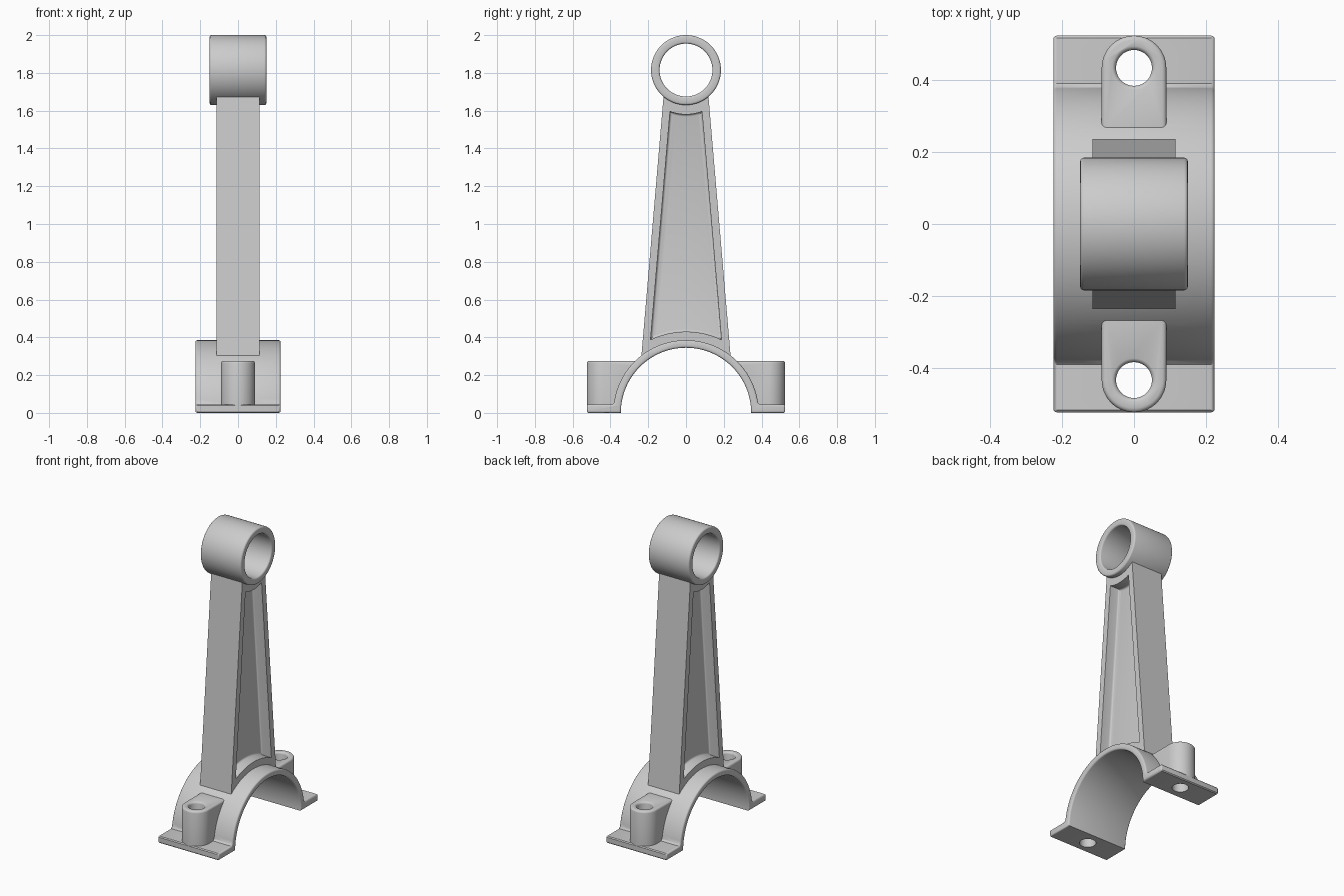
import bpy, bmesh, math
from mathutils import Vector

if "Cube" in bpy.data.objects:
    bpy.data.objects.remove(bpy.data.objects["Cube"])


def arc(cu, cv, r, a0, a1, n):
    return [(cu + r * math.cos(math.radians(a0 + (a1 - a0) * i / n)),
             cv + r * math.sin(math.radians(a0 + (a1 - a0) * i / n))) for i in range(n + 1)]


def finish(name, bm):
    bmesh.ops.recalc_face_normals(bm, faces=bm.faces)
    me = bpy.data.meshes.new(name)
    bm.to_mesh(me)
    bm.free()
    ob = bpy.data.objects.new(name, me)
    bpy.context.collection.objects.link(ob)
    return ob


def prism(name, pts, axis, lo, hi, bevel=0.0):
    """Extrude a profile along x (pts are y,z) or z (pts are x,y), rounding the cap rims."""
    place = (lambda p, h: (h, *p)) if axis == 'x' else (lambda p, h: (*p, h))
    bm = bmesh.new()
    a, b = ([bm.verts.new(place(p, h)) for p in pts] for h in (lo, hi))
    caps = [bm.faces.new(a), bm.faces.new(b[::-1])]
    n = len(pts)
    for i in range(n):
        j = (i + 1) % n
        bm.faces.new((a[i], b[i], b[j], a[j]))
    bmesh.ops.recalc_face_normals(bm, faces=bm.faces)
    if bevel:
        rims = [e for f in caps for e in f.edges]
        bmesh.ops.bevel(bm, geom=rims, offset=bevel, segments=3, profile=0.5,
                        affect='EDGES', clamp_overlap=False)
    return finish(name, bm)


def lathe(name, profile, axis, centre, n=72):
    """Revolve a closed (height, radius) profile about x or z."""
    bm = bmesh.new()
    rings = []
    for i in range(n):
        t = 2 * math.pi * i / n
        ring = []
        for h, r in profile:
            c, s = r * math.cos(t), r * math.sin(t)
            p = (h, c, s) if axis == 'x' else (c, s, h)
            ring.append(bm.verts.new(Vector(p) + Vector(centre)))
        rings.append(ring)
    m = len(profile)
    for i in range(n):
        p, q = rings[i], rings[(i + 1) % n]
        for k in range(m):
            bm.faces.new((p[k], p[(k + 1) % m], q[(k + 1) % m], q[k]))
    bmesh.ops.remove_doubles(bm, verts=bm.verts, dist=1e-5)
    return finish(name, bm)


def boolean(ob, tool, op='DIFFERENCE'):
    mod = ob.modifiers.new('cut', 'BOOLEAN')
    mod.operation, mod.solver, mod.object = op, 'EXACT', tool
    bpy.context.view_layer.objects.active = ob
    bpy.ops.object.modifier_apply(modifier=mod.name)
    bpy.data.objects.remove(tool, do_unlink=True)


# Small end: round eye with softened rims
W, RO, RI, B = 0.15, 0.185, 0.14, 0.01
eye = ([(h, r) for h, r in arc(W - B, RO - B, B, 90, 0, 3)] +
       [(h, r) for h, r in arc(W - B, RI + B, B, 0, -90, 3)] +
       [(h, r) for h, r in arc(B - W, RI + B, B, 270, 180, 3)] +
       [(h, r) for h, r in arc(B - W, RO - B, B, 180, 90, 3)])
small_end = lathe('small_end', eye, 'x', (0, 0, 1.815))

# Tapered rod with a pocket on each face
rod = prism('rod', arc(0, 0, 0.375, 50.8, 129.2, 24) + arc(0, 1.815, 0.175, 227.6, 312.4, 20),
            'x', -0.115, 0.115)
pocket = arc(0, 0, 0.43, 64.1, 115.9, 20) + arc(0, 1.815, 0.235, 248.9, 291.1, 14)
for s in (1, -1):
    lo, hi = sorted((s * 0.045, s * 0.2))
    boolean(rod, prism('pocket_cutter', pocket, 'x', lo, hi, 0.012))

# Big end: half ring with side flanges
half = math.degrees(math.asin(0.055 / 0.385))
profile = (arc(0, 0, 0.345, 180, 0, 56) +
           [(0.519, 0), (0.525, 0.006), (0.525, 0.039), (0.519, 0.045), (0.391, 0.045)] +
           arc(0, 0, 0.385, half, 180 - half, 56) +
           [(-0.391, 0.045), (-0.519, 0.045), (-0.525, 0.039), (-0.525, 0.006), (-0.519, 0)])
big_end = prism('big_end', profile, 'x', -0.225, 0.225, 0.01)

# Bolt bosses, trimmed to the ring, then drilled with eased hole rims
for s in (1, -1):
    outline = [(x, s * y) for x, y in
               arc(0, 0.435, 0.09, 0, 180, 28) + [(-0.09, 0.22), (0.09, 0.22)]]
    boss = prism('bolt_boss', outline, 'z', 0.02, 0.275, 0.012)
    boolean(boss, prism('bore_cutter', arc(0, 0, 0.365, 0, 357.5, 143), 'x', -0.3, 0.3))
    boolean(big_end, boss, 'UNION')
for s in (1, -1):
    drill = [(-0.05, 0), (-0.05, 0.05), (0.263, 0.05), (0.268, 0.0515),
             (0.273, 0.056), (0.276, 0.063), (0.32, 0.063), (0.32, 0)]
    boolean(big_end, lathe('hole_cutter', drill, 'z', (0, s * 0.435, 0), 40))

# Smooth shading with sharp corners kept
for ob in (small_end, rod, big_end):
    bpy.ops.object.select_all(action='DESELECT')
    ob.select_set(True)
    bpy.context.view_layer.objects.active = ob
    bpy.ops.object.shade_smooth_by_angle(angle=math.radians(35))
